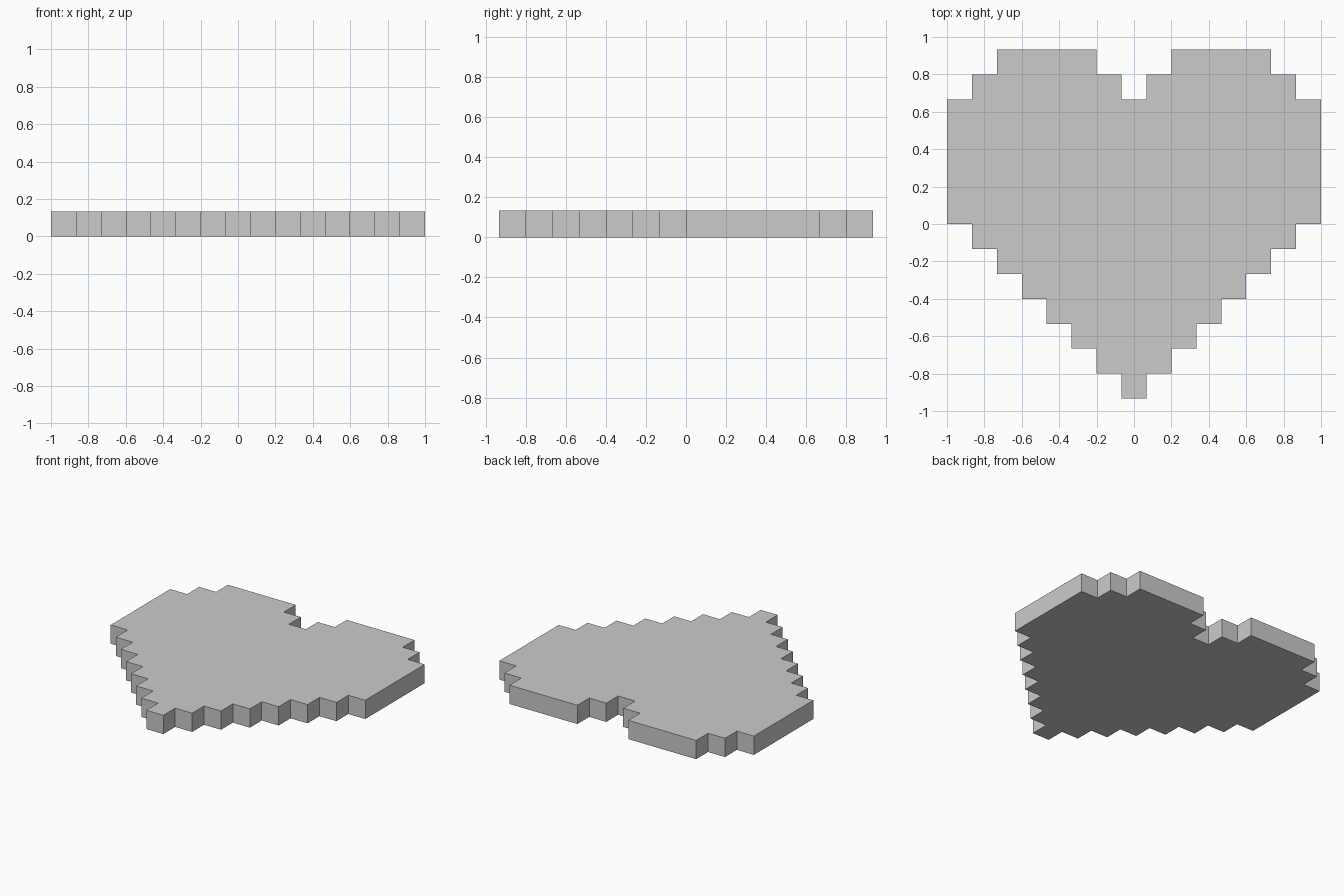
import bpy
import bmesh

if "Cube" in bpy.data.objects:
    bpy.data.objects.remove(bpy.data.objects["Cube"])

U = 2 / 15  # one pixel of the 15 x 14 pixel heart

# Right half of the outline in pixels, from the bottom tip up to the notch
half = []
for i in range(7):
    half += [(i + 0.5, i), (i + 0.5, i + 1)]
half += [(7.5, 7), (7.5, 12), (6.5, 12), (6.5, 13), (5.5, 13),
         (5.5, 14), (1.5, 14), (1.5, 13), (0.5, 13), (0.5, 12)]

# Mirror to close the outline
outline = half + [(-x, y) for x, y in reversed(half)]

# Flat heart face, extruded one pixel thick
bm = bmesh.new()
face = bm.faces.new([bm.verts.new((x * U, (y - 7) * U, 0)) for x, y in outline])
ext = bmesh.ops.extrude_face_region(bm, geom=[face], use_keep_orig=True)
top = [v for v in ext["geom"] if isinstance(v, bmesh.types.BMVert)]
bmesh.ops.translate(bm, verts=top, vec=(0, 0, U))
bmesh.ops.recalc_face_normals(bm, faces=bm.faces[:])

mesh = bpy.data.meshes.new("pixel_heart")
bm.to_mesh(mesh)
bm.free()
bpy.context.collection.objects.link(bpy.data.objects.new("pixel_heart", mesh))
